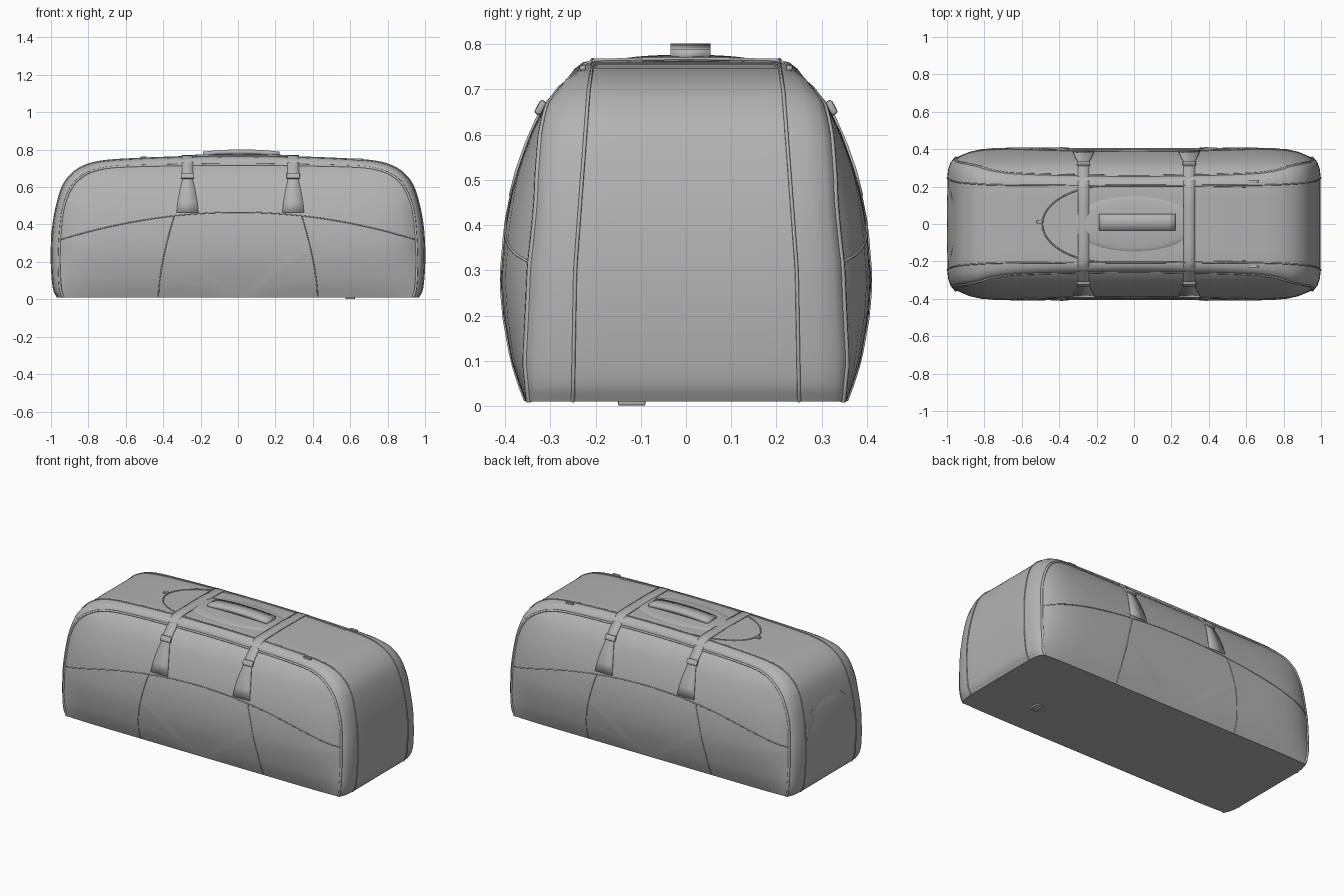
import bpy, bmesh, math
from mathutils import Vector

if "Cube" in bpy.data.objects:
    bpy.data.objects.remove(bpy.data.objects["Cube"])

fabric = bpy.data.materials.new("grey_fabric")
fabric.diffuse_color = (0.45, 0.45, 0.45, 1)
fabric.use_nodes = True
fabric.node_tree.nodes["Principled BSDF"].inputs["Base Color"].default_value = fabric.diffuse_color

# Half outlines (x, z) from bottom corner to top centre
GUSSET = [(.965, .01), (.987, .06), (.998, .2), (.994, .35), (.975, .48), (.94, .6),
          (.89, .67), (.82, .715), (.72, .74), (.55, .752), (.3, .761), (0, .765)]
PANEL = [(.935, .01), (.95, .06), (.956, .2), (.95, .35), (.935, .48), (.90, .58),
         (.855, .64), (.79, .68), (.70, .703), (.55, .712), (.3, .717), (0, .72)]
# Depth profiles (z, y): panel middle, panel edge, gusset edge
BULGE = [(.01, .355), (.05, .37), (.1, .386), (.2, .404), (.28, .41), (.4, .4), (.5, .38),
         (.6, .345), (.66, .315), (.7, .28), (.72, .255)]
EDGE = [(.01, .345), (.1, .355), (.3, .345), (.5, .31), (.66, .275), (.72, .25)]
SEAM = [(.01, .25), (.3, .245), (.7, .215), (.765, .205)]


def interp(table, v):
    if v <= table[0][0]:
        return table[0][1]
    for (a, p), (b, q) in zip(table, table[1:]):
        if v <= b:
            return p + (q - p) * (v - a) / (b - a)
    return table[-1][1]


def arch(half, steps=4):
    """Smooth the half outline and mirror it into a full arch."""
    pts = [Vector((x, 0, z)) for x, z in half]
    full = pts + [Vector((-p.x, 0, p.z)) for p in reversed(pts[:-1])]
    ext = [2 * full[0] - full[1]] + full + [2 * full[-1] - full[-2]]
    out = []
    for i in range(1, len(ext) - 2):
        a, b, c, d = ext[i - 1:i + 3]
        for s in range(steps):
            t = s / steps
            out.append(.5 * (2 * b + (c - a) * t + (2 * a - 5 * b + 4 * c - d) * t * t
                             + (3 * b - a - 3 * c + d) * t ** 3))
    return out + [full[-1]]


def panel_y(x, z):
    w = min(1, abs(x) / .955) ** 12
    return interp(BULGE, z) * (1 - w) + interp(EDGE, z) * w


def end_x(z):
    return interp([(p[1], p[0]) for p in GUSSET], z)


def top_z(x):
    return interp([(p[0], p[1]) for p in reversed(GUSSET)], abs(x))


def finish(name, bm, angle=40):
    bmesh.ops.recalc_face_normals(bm, faces=bm.faces)
    me = bpy.data.meshes.new(name)
    bm.to_mesh(me)
    bm.free()
    ob = bpy.data.objects.new(name, me)
    bpy.context.collection.objects.link(ob)
    me.materials.append(fabric)
    bpy.ops.object.select_all(action='DESELECT')
    ob.select_set(True)
    bpy.context.view_layer.objects.active = ob
    bpy.ops.object.shade_smooth_by_angle(angle=math.radians(angle))
    return ob


def loft(rows):
    bm = bmesh.new()
    grid = [[bm.verts.new(p) for p in row] for row in rows]
    for r, s in zip(grid, grid[1:]):
        for i in range(len(r) - 1):
            bm.faces.new((r[i], r[i + 1], s[i + 1], s[i]))
    return bm


def tube(name, pts, radius, closed=False):
    cu = bpy.data.curves.new(name, 'CURVE')
    cu.dimensions = '3D'
    cu.bevel_depth = radius
    cu.bevel_resolution = 1
    cu.use_fill_caps = True
    sp = cu.splines.new('POLY')
    sp.points.add(len(pts) - 1)
    for q, p in zip(sp.points, pts):
        q.co = (*p, 1)
    sp.use_cyclic_u = closed
    cu.materials.append(fabric)
    bpy.context.collection.objects.link(bpy.data.objects.new(name, cu))


def box(name, loc, size, bevel=.004, rot=0):
    bm = bmesh.new()
    bmesh.ops.create_cube(bm, size=1)
    for v in bm.verts:
        v.co = Vector([a * b for a, b in zip(v.co, size)])
    bmesh.ops.bevel(bm, geom=bm.edges[:], offset=bevel, segments=2, affect='EDGES', profile=.5)
    ob = finish(name, bm)
    ob.location = loc
    ob.rotation_euler.x = rot


# Bag body: gusset, rounded shoulder and bulging side panels
outer, inner = arch(GUSSET), arch(PANEL)


def side_rows(s):
    rows = [[Vector((p.x, s * f * interp(SEAM, p.z), p.z)) for p in outer] for f in (.35, .7, 1)]
    for a in (.3, .6, .85):
        wy, wi = math.sin(a * math.pi / 2), 1 - math.cos(a * math.pi / 2)
        row = []
        for p, q in zip(outer, inner):
            m = p.lerp(q, wi)
            y0 = interp(SEAM, p.z)
            m.y = s * (y0 + (panel_y(q.x, q.z) - y0) * wy)
            row.append(m)
        rows.append(row)
    for k in (1, .985, .96, .92, .86, .78, .68, .57, .45, .32, .18, 0):
        row = []
        for q in inner:
            x, z = q.x * k, .01 + (q.z - .01) * k
            row.append(Vector((x, s * panel_y(x, z), z)))
        rows.append(row)
    return rows


bm = loft(side_rows(1)[::-1] + [outer] + side_rows(-1))
bmesh.ops.remove_doubles(bm, verts=bm.verts, dist=.0005)
bmesh.ops.holes_fill(bm, edges=[e for e in bm.edges if e.is_boundary], sides=0)
finish("bag_body", bm)

for s in (-1, 1):
    # Piping and zipper around each side panel
    tube("panel_piping", [(q.x, s * panel_y(q.x, q.z), q.z) for q in inner], .007)
    tube("gusset_zipper", [(p.x, s * interp(SEAM, p.z), p.z) for p in outer], .004)
    # Pocket seam across the panel and down onto the ends
    seam = []
    for i in range(-24, 25):
        x = .945 * i / 24
        z = .465 - .145 * (x / .945) ** 2
        seam.append((x, s * panel_y(x, z), z))
    seam = [(-.995, s * .25, .27)] + seam + [(.995, s * .25, .27)]
    tube("pocket_seam", seam, .003)
    # Upright pocket seams
    for e in (-1, 1):
        pts = []
        for i in range(13):
            t = i / 12
            x, z = e * (.425 - .085 * t ** 1.6), .012 + .435 * t
            pts.append((x, s * panel_y(x, z), z))
        tube("upright_seam", pts, .003)
    # Zipper pulls
    box("zipper_pull", (.64, s * .228, .748), (.05, .014, .012), .003)

# Compression straps over the top, flaring into anchors, with buckles
for x0 in (-.27, .295):
    half = [(0, .768, .03), (.1, .767, .03), (.2, .765, .03), (.228, .755, .03), (.248, .735, .03)]
    half += [(interp(BULGE, z) + .002, z, w) for z, w in
             ((.71, .03), (.69, .03), (.66, .03), (.63, .03), (.58, .042), (.52, .052), (.465, .058))]
    path = [(-y, z, w) for y, z, w in reversed(half[1:])] + half
    bm = loft([[(x0 + w * t, y, z) for t in (-1, 0, 1)] for y, z, w in path])
    strap = finish("strap", bm)
    mod = strap.modifiers.new("thickness", 'SOLIDIFY')
    mod.thickness = .006
    mod.offset = 0
    for s in (-1, 1):
        box("buckle", (x0, s * .322, .66), (.072, .016, .034), .006, s * math.radians(28))

# Rounded top flap seam with a small tab
flap = [(.6, .2), (.3, .205), (0, .207)]
flap += [(-.12 - .37 * math.sin(a), .207 * math.cos(a)) for a in
         [i * math.pi / 24 for i in range(13)]]
flap += [(x, -y) for x, y in reversed(flap[:-1])]
tube("top_flap_seam", [(x, y, top_z(x) + .001) for x, y in flap], .004)
box("flap_tab", (-.505, .012, .758), (.03, .02, .012), .003)

# Padded mound and grab handle
bm = bmesh.new()
bmesh.ops.create_uvsphere(bm, u_segments=32, v_segments=12, radius=1)
for v in bm.verts:
    v.co = (v.co.x * .32, v.co.y * .15, v.co.z * .014 + .763)
finish("handle_pad", bm)
rows = []
for i in range(13):
    t = i / 6 - 1
    z = .801 - .012 * t * t
    rows.append([(.018 + .205 * t, y, z) for y in (-.034, .01, .054)])
handle = finish("grab_handle", loft(rows))
mod = handle.modifiers.new("thickness", 'SOLIDIFY')
mod.thickness = .026
mod.offset = -1
for x in (-.17, .205):
    box("handle_mount", (x, .01, .77), (.03, .08, .03))

# Arched flap on the left end
rim = []
for i in range(33):
    a = math.pi * i / 32
    rim.append((.235 * math.cos(a), .285 + .255 * math.sin(a)))
rim += [(.235 * math.cos(a), .285 - .03 * math.sin(a)) for a in
        [math.pi * (1 - i / 16) for i in range(1, 16)]]
rows = []
for r in (0, .3, .6, .8, .93, 1):
    row = []
    for y, z in rim + rim[:1]:
        zz = .36 + (z - .36) * r
        row.append((-end_x(zz) - .008 * (1 - r ** 4) + .003, y * r, zz))
    rows.append(row)
bm = loft(rows)
bmesh.ops.remove_doubles(bm, verts=bm.verts, dist=.0003)
finish("end_flap", bm)
tube("end_flap_seam", [(-end_x(z) + .001, y, z) for y, z in rim], .003, True)

# Small base tab
box("base_tab", (.6, -.12, .008), (.05, .06, .014), .003)
